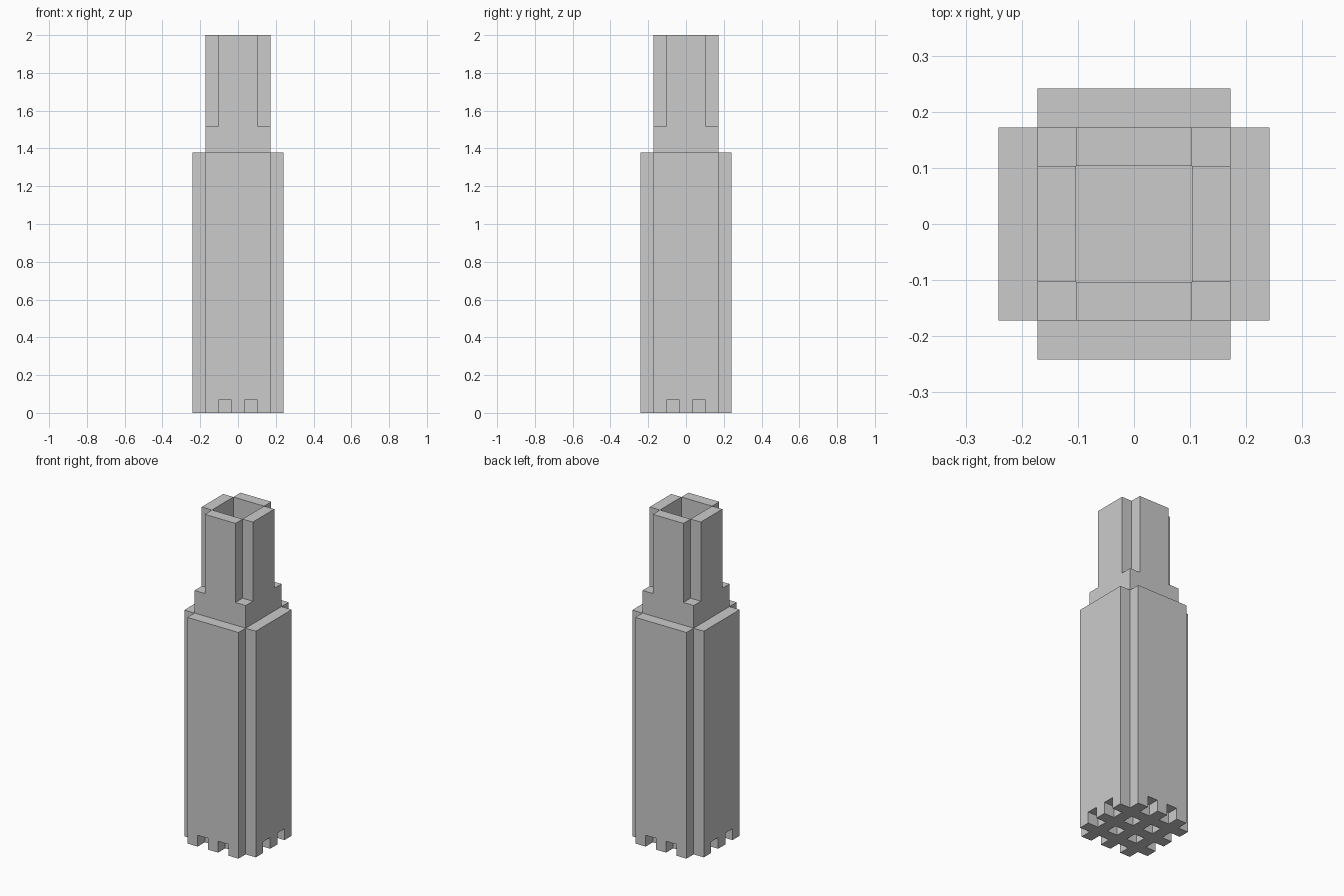
import bpy, bmesh, math

if "Cube" in bpy.data.objects:
    bpy.data.objects.remove(bpy.data.objects["Cube"])

U = 2 / 29      # size of one block


def plus(cx, cy, half):
    # square of blocks with its four corner blocks removed
    return max(abs(cx), abs(cy)) <= half and not (abs(cx) == half and abs(cy) == half)


def foot(x, y):        # waffle underside: pockets at odd/odd blocks
    return plus(x, y, 3) and not (x % 2 and y % 2)


def body(x, y):
    return plus(x, y, 3)


def collar(x, y):
    return max(abs(x), abs(y)) <= 2


def socket_walls(x, y):  # four thin walls around an open square well
    return plus(x, y, 2) and max(abs(x), abs(y)) == 2


def empty(x, y):
    return False


def build(name, shape, below, above, z0, z1):
    # emit only the exposed faces of one storey
    bm = bmesh.new()

    def quad(*pts):
        bm.faces.new([bm.verts.new((px * U, py * U, pz * U)) for px, py, pz in pts])

    for x in range(-3, 4):
        for y in range(-3, 4):
            if not shape(x, y):
                continue
            a, b, c, d = x - .5, x + .5, y - .5, y + .5
            if not above(x, y):
                quad((a, c, z1), (b, c, z1), (b, d, z1), (a, d, z1))
            if not below(x, y):
                quad((a, d, z0), (b, d, z0), (b, c, z0), (a, c, z0))
            for dx, dy, p, q in ((1, 0, (b, c), (b, d)), (-1, 0, (a, d), (a, c)),
                                 (0, 1, (b, d), (a, d)), (0, -1, (a, c), (b, c))):
                if not shape(x + dx, y + dy):
                    quad((*p, z0), (*q, z0), (*q, z1), (*p, z1))
    # ceilings of pockets and undersides that overhang the storey below
    bmesh.ops.remove_doubles(bm, verts=bm.verts, dist=1e-5)
    bmesh.ops.dissolve_limit(bm, angle_limit=math.radians(1),
                             verts=bm.verts, edges=bm.edges)
    me = bpy.data.meshes.new(name)
    bm.to_mesh(me)
    bm.free()
    bpy.context.collection.objects.link(bpy.data.objects.new(name, me))


# storeys from the ground up: name, cross-section, bottom, top
storeys = [("waffle_foot", foot, 0, 1), ("main_body", body, 1, 20),
           ("collar", collar, 20, 22), ("socket_walls", socket_walls, 22, 29)]
shapes = [empty] + [s[1] for s in storeys] + [empty]
for i, (name, shape, z0, z1) in enumerate(storeys):
    build(name, shape, shapes[i], shapes[i + 2], z0, z1)
